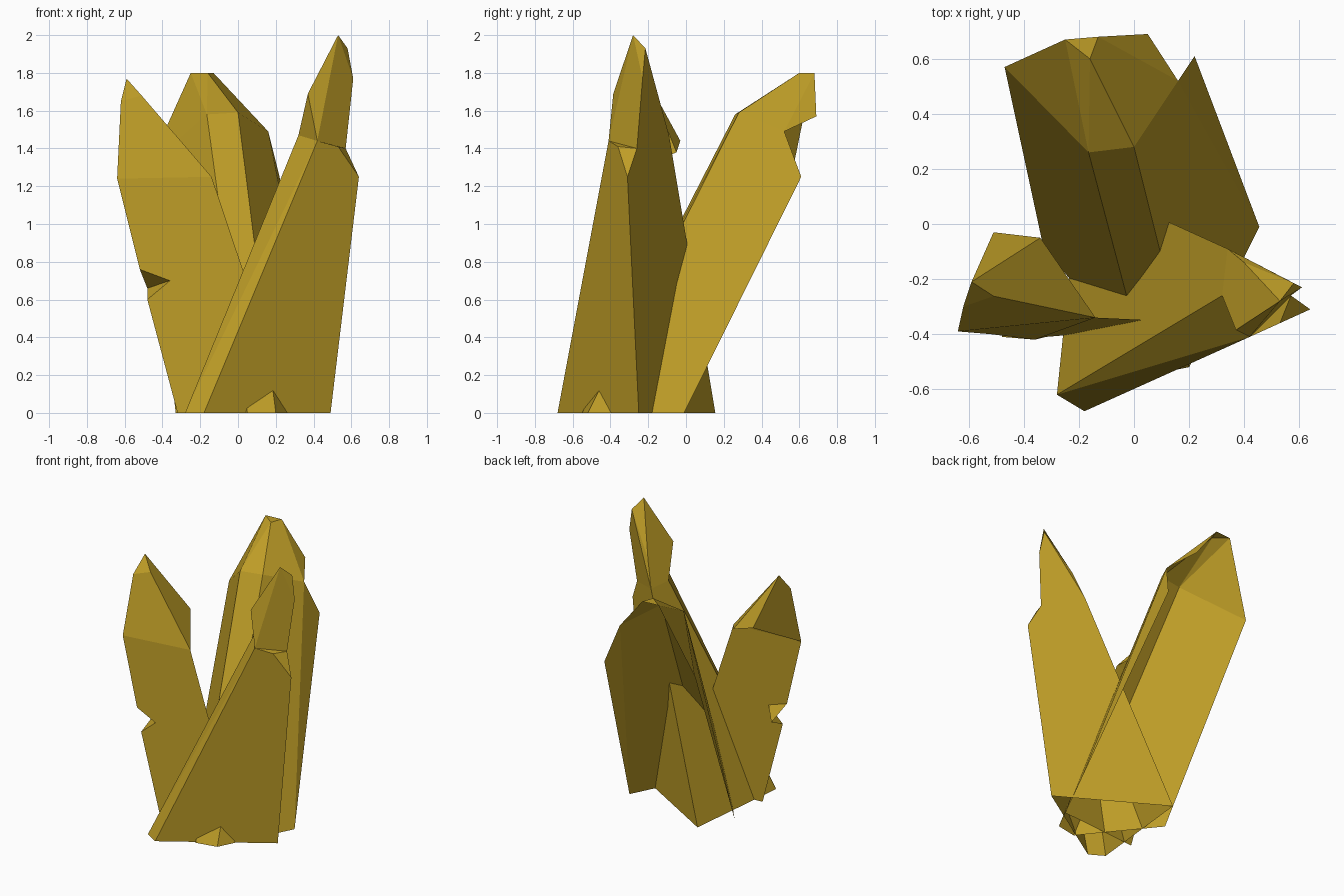
import bpy, bmesh

cube = bpy.data.objects.get("Cube")
if cube:
    bpy.data.objects.remove(cube, do_unlink=True)

# Single amber colour
amber = bpy.data.materials.new("amber crystal")
amber.use_nodes = True
amber.diffuse_color = (0.52, 0.34, 0.02, 1)
amber.node_tree.nodes["Principled BSDF"].inputs["Base Color"].default_value = amber.diffuse_color


def finish(name, bm):
    mesh = bpy.data.meshes.new(name)
    bm.to_mesh(mesh)
    bm.free()
    mesh.materials.append(amber)
    bpy.context.collection.objects.link(bpy.data.objects.new(name, mesh))


def shard(name, corners, is_open):
    """Convex crystal around its corners; faces matching is_open are left out."""
    bm = bmesh.new()
    for c in corners:
        bm.verts.new(c)
    bmesh.ops.convex_hull(bm, input=bm.verts[:])
    bmesh.ops.delete(bm, geom=[v for v in bm.verts if not v.link_faces], context='VERTS')
    bmesh.ops.recalc_face_normals(bm, faces=bm.faces[:])
    bm.normal_update()
    gone = [f for f in bm.faces if is_open(f)]
    bmesh.ops.delete(bm, geom=gone, context='FACES')
    # Merge nearly flat triangles into whole facets
    bmesh.ops.dissolve_limit(bm, angle_limit=0.22, verts=bm.verts[:], edges=bm.edges[:])
    finish(name, bm)


def bottom(f):
    return f.normal.z < -0.9 and f.calc_center_median().z < 0.01


# Front crystal: broad leaning body and a pointed tip set on its shoulders
neck = [(0.42, -0.41, 1.44), (0.57, -0.26, 1.40), (0.34, -0.09, 1.47), (0.32, -0.26, 1.47)]
shard("front_crystal_body",
      neck + [(-0.28, -0.62, 0), (-0.18, -0.68, 0), (0.49, -0.25, 0), (-0.20, 0.155, 0),
              (0.64, -0.31, 1.25), (0.53, -0.36, 1.41)], bottom)
shard("front_crystal_tip",
      neck + [(0.55, -0.28, 1.40), (0.37, -0.385, 1.69), (0.40, -0.14, 1.65),
              (0.61, -0.23, 1.77), (0.58, -0.215, 1.93), (0.53, -0.28, 2.0)],
      lambda f: f.normal.z < -0.9)

# Back crystal: a shell with its underside open
shard("back_crystal",
      [(0.05, -0.55, 0), (0.20, -0.52, 0), (0.455, -0.01, 0), (-0.33, -0.08, 0),
       (-0.165, 0.26, 1.58), (0, 0.28, 1.59), (0.16, 0.52, 1.49), (0.22, 0.61, 1.25),
       (-0.47, 0.57, 1.31), (0.05, 0.69, 1.57), (-0.13, 0.68, 1.8), (-0.25, 0.67, 1.8),
       (-0.16, 0.60, 1.8), (-0.105, 0.35, 1.64)],
      lambda f: bottom(f) or (f.normal.y > 0.3 and f.normal.z < 0.4))

# Side crystal: a faceted tip over a single front face, open behind
left, right = (-0.64, -0.39, 1.24), (-0.14, -0.34, 1.25)
shard("side_crystal_tip",
      [left, right, (-0.34, -0.05, 1.38), (-0.51, -0.03, 1.44), (-0.62, -0.30, 1.65),
       (-0.51, -0.262, 1.68), (-0.59, -0.21, 1.77)],
      lambda f: f.normal.z < -0.5)

# Front face with a chip broken out of its outer edge
chip_top, chip_tip, chip_low = (-0.52, -0.40, 0.76), (-0.36, -0.42, 0.70), (-0.48, -0.41, 0.60)
front = bmesh.new()
outline = [left, chip_top, chip_tip, chip_low, (-0.32, -0.41, 0), (0.28, -0.36, 0), right]
front.faces.new([front.verts.new(c) for c in outline])
finish("side_crystal_front", front)
shard("side_crystal_chip", [chip_top, chip_tip, chip_low, (-0.48, -0.28, 0.66)],
      lambda f: f.normal.y < -0.8 or f.normal.x < -0.5)
